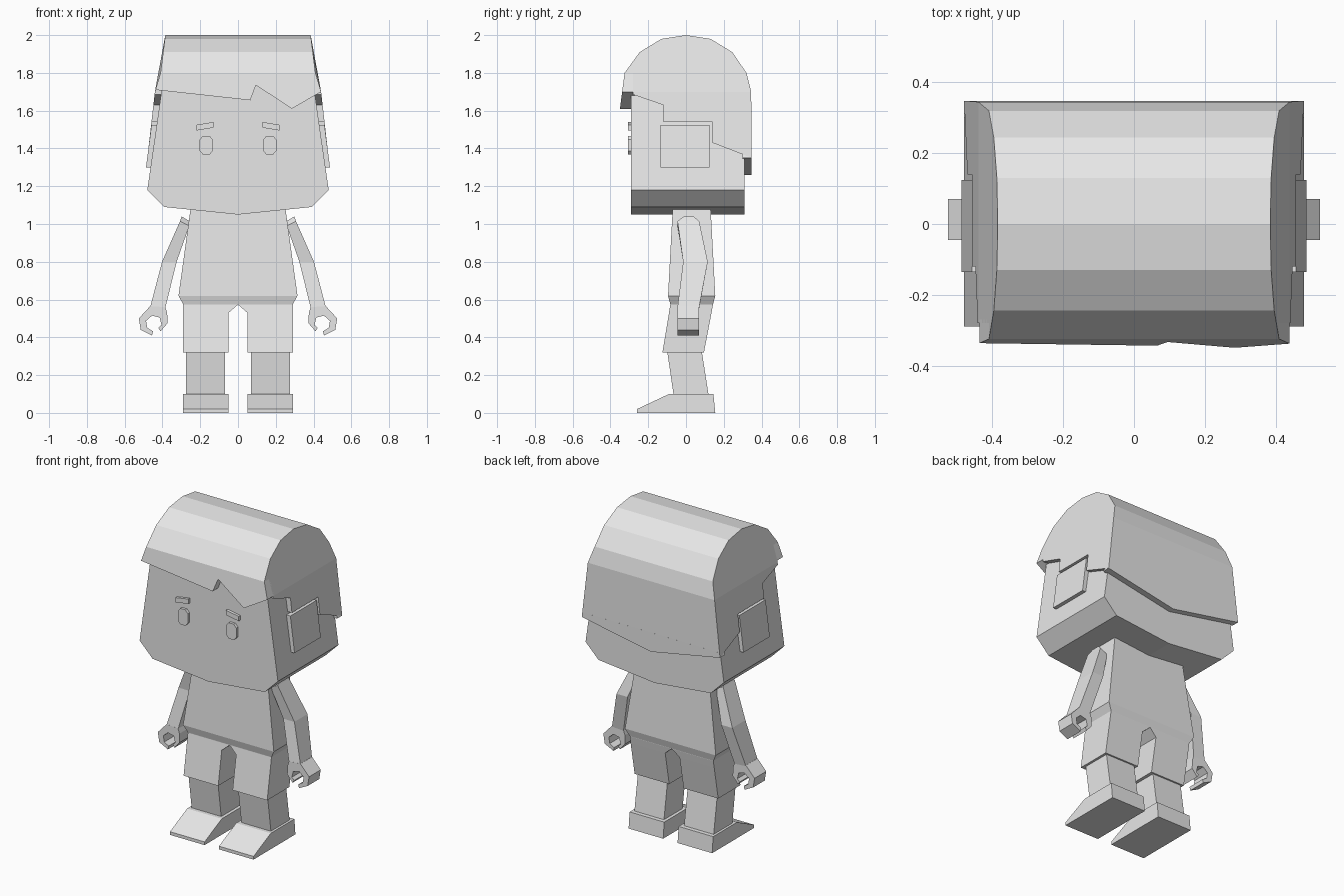
import bpy, bmesh
from mathutils import Vector

cube = bpy.data.objects.get("Cube")
if cube:
    bpy.data.objects.remove(cube, do_unlink=True)

grey = bpy.data.materials.new("plain_grey")
grey.use_nodes = True
grey.diffuse_color = (0.8, 0.8, 0.8, 1)
grey.node_tree.nodes["Principled BSDF"].inputs["Base Color"].default_value = (0.8, 0.8, 0.8, 1)


def finish(name, bm):
    bmesh.ops.recalc_face_normals(bm, faces=bm.faces)
    mesh = bpy.data.meshes.new(name)
    bm.to_mesh(mesh)
    bm.free()
    mesh.materials.append(grey)
    obj = bpy.data.objects.new(name, mesh)
    bpy.context.collection.objects.link(obj)
    return obj


def add_loft(bm, rings):
    """Skin a list of equal-length point rings and cap both ends."""
    loops = [[bm.verts.new(p) for p in ring] for ring in rings]
    n = len(loops[0])
    for a, b in zip(loops, loops[1:]):
        for i in range(n):
            j = (i + 1) % n
            bm.faces.new((a[i], a[j], b[j], b[i]))
    bm.faces.new(loops[0][::-1])
    bm.faces.new(loops[-1])
    return [v for loop in loops for v in loop]


def loft(name, rings):
    bm = bmesh.new()
    add_loft(bm, rings)
    return finish(name, bm)


def rect(x0, x1, y0, y1, z):
    return [(x0, y0, z), (x1, y0, z), (x1, y1, z), (x0, y1, z)]


def front_prism(name, outline, y0, y1):
    """Extrude an (x, z) outline along y."""
    return loft(name, [[(x, y, z) for x, z in outline] for y in (y0, y1)])


def side_prism(name, outline, x0, x1):
    """Extrude a (y, z) outline along x."""
    return loft(name, [[(x, y, z) for y, z in outline] for x in (x0, x1)])


# Head with angled jaw
half = [(0.39, 1.09), (0.48, 1.18), (0.394, 1.78)]
head_outline = [(0, 1.05)] + half + [(-x, z) for x, z in reversed(half)]
front_prism("head", head_outline, -0.29, 0.31)


# Hair: half width by height
def hair_width(z):
    stops = [(2.0, 0.385), (1.8, 0.41), (1.7, 0.44), (1.2, 0.497)]
    for (z0, w0), (z1, w1) in zip(stops, stops[1:]):
        if z >= z1 - 1e-4:
            return w0 + (w1 - w0) * (z0 - z) / (z0 - z1)
    return stops[-1][1]


# Barrel-shaped hair dome with stepped side hem
dome = [(-0.325, 1.80), (-0.245, 1.91), (-0.13, 1.98), (0, 2.0), (0.13, 1.98),
        (0.245, 1.91), (0.32, 1.80), (0.345, 1.70), (0.348, 1.35), (0.14, 1.43),
        (0.14, 1.54), (-0.12, 1.54), (-0.12, 1.63), (-0.28, 1.685), (-0.28, 1.80)]
bm = bmesh.new()
add_loft(bm, [[(x, y, z) for y, z in dome] for x in (-0.5, 0.5)])
for cut in (1.8, 1.7):
    bmesh.ops.bisect_plane(bm, geom=bm.verts[:] + bm.edges[:] + bm.faces[:], dist=1e-4,
                           plane_co=(0, 0, cut), plane_no=(0, 0, 1))
for v in bm.verts:
    v.co.x = hair_width(v.co.z) * (1 if v.co.x > 0 else -1)

# Jagged fringe leaning forward
fringe = [(-0.41, 1.80), (-0.437, 1.71), (0.065, 1.655), (0.095, 1.735),
          (0.285, 1.61), (0.44, 1.70), (0.41, 1.80)]
add_loft(bm, [[(x, -0.325 - (1.8 - z) * 0.13, z) for x, z in fringe],
              [(x, -0.27, z) for x, z in fringe]])

# Pointed nape of the hair
w = hair_width(1.35)
nape = [(-w, 1.35), (0, 1.26), (w, 1.35), (w - 0.01, 1.38), (-w + 0.01, 1.38)]
add_loft(bm, [[(x, y, z) for x, z in nape] for y in (0.30, 0.348)])
finish("hair", bm)

# Torso with tucked lower hem
loft("torso", [rect(-0.25, 0.25, -0.07, 0.13, 1.09),
               rect(-0.315, 0.315, -0.095, 0.155, 0.62),
               rect(-0.29, 0.29, -0.083, 0.143, 0.575)])

arm_rings = [  # outer x, inner x, outer z, inner z, front y, back y
    (0.298, 0.257, 1.04, 1.015, -0.012, 0.04),
    (0.307, 0.258, 1.015, 0.99, -0.045, 0.07),
    (0.402, 0.325, 0.80, 0.80, -0.015, 0.115),
    (0.465, 0.385, 0.56, 0.555, -0.045, 0.07)]
hand = [(0.465, 0.565), (0.525, 0.50), (0.515, 0.44), (0.455, 0.41), (0.45, 0.432),
        (0.48, 0.45), (0.487, 0.487), (0.455, 0.515), (0.415, 0.505), (0.405, 0.465),
        (0.422, 0.45), (0.41, 0.432), (0.373, 0.475), (0.375, 0.53), (0.385, 0.56)]
eye = [(0.017, 0.05), (0.035, 0.03), (0.035, -0.03), (0.017, -0.05),
       (-0.017, -0.05), (-0.035, -0.03), (-0.035, 0.03), (-0.017, 0.05)]
brow = [(0.13, 1.51), (0.22, 1.495), (0.22, 1.525), (0.13, 1.54)]
foot = [(-0.26, 0), (-0.26, 0.02), (-0.09, 0.10), (0.145, 0.10), (0.155, 0)]

# Paired parts
for side, s in (("left", 1), ("right", -1)):
    # Face details
    front_prism(side + "_eye", [(s * (0.168 + x), 1.417 + z) for x, z in eye], -0.307, -0.28)
    front_prism(side + "_eyebrow", [(s * x, z) for x, z in brow], -0.307, -0.28)

    # Ear plate following the slope of the head
    loft(side + "_ear", [rect(s * 0.42, s * 0.487, -0.135, 0.125, 1.30),
                         rect(s * 0.41, s * 0.458, -0.135, 0.125, 1.525)])

    # Bent arm and hooked hand
    loft(side + "_arm", [[(s * xi, y0, zi), (s * xo, y0, zo), (s * xo, y1, zo), (s * xi, y1, zi)]
                         for xo, xi, zo, zi, y0, y1 in arm_rings])
    front_prism(side + "_hand", [(s * x, z) for x, z in hand], -0.045, 0.07)

    # Trouser leg with sloped crotch
    loft(side + "_trouser_leg", [rect(0, s * 0.29, -0.083, 0.143, 0.58),
                                 rect(0, s * 0.29, -0.083, 0.143, 0.573),
                                 rect(s * 0.05, s * 0.29, -0.09, 0.135, 0.53),
                                 rect(s * 0.05, s * 0.29, -0.125, 0.095, 0.32)])

    # Shin and wedge shoe
    loft(side + "_shin", [rect(s * 0.07, s * 0.275, -0.10, 0.083, 0.33),
                          rect(s * 0.07, s * 0.275, -0.065, 0.12, 0.09)])
    side_prism(side + "_shoe", foot, s * 0.05, s * 0.29)
